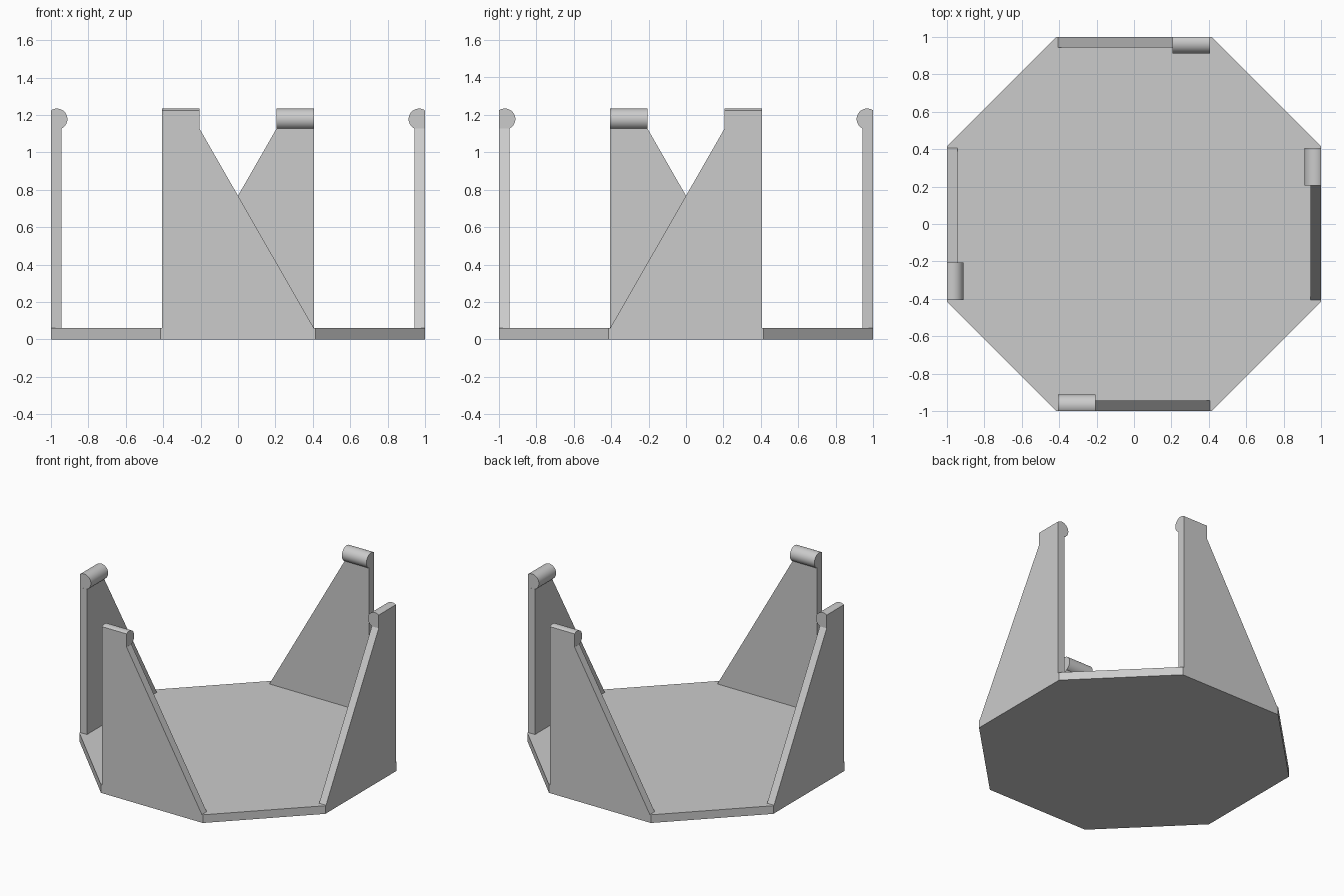
import bpy, bmesh, math
from mathutils import Matrix, Vector

cube = bpy.data.objects.get("Cube")
if cube:
    bpy.data.objects.remove(cube, do_unlink=True)

grey = bpy.data.materials.new("plain_grey")
grey.use_nodes = True
colour = (0.6, 0.6, 0.6, 1)
grey.diffuse_color = colour
grey.node_tree.nodes["Principled BSDF"].inputs["Base Color"].default_value = colour

BASE_T = 0.06       # base plate thickness
WALL_T = 0.056      # wall thickness
HALF = 0.406        # half width of a wall
TAB = 0.2           # width of the full-height strip
NECK = 1.127        # where the rounded lip begins
LIP_Y, LIP_Z, LIP_R = -0.968, 1.178, 0.056


def prism(name, profile, sweep, transform=Matrix(), smooth=False):
    """Extrude a closed outline of 3D points along a vector."""
    bm = bmesh.new()
    face = bm.faces.new([bm.verts.new(p) for p in profile])
    result = bmesh.ops.extrude_face_region(bm, geom=[face])
    moved = [v for v in result["geom"] if isinstance(v, bmesh.types.BMVert)]
    bmesh.ops.translate(bm, verts=moved, vec=Vector(sweep))
    bmesh.ops.transform(bm, matrix=transform, verts=bm.verts)
    bmesh.ops.recalc_face_normals(bm, faces=bm.faces)
    mesh = bpy.data.meshes.new(name)
    bm.to_mesh(mesh)
    bm.free()
    mesh.materials.append(grey)
    obj = bpy.data.objects.new(name, mesh)
    bpy.context.collection.objects.link(obj)
    if smooth:
        bpy.ops.object.select_all(action="DESELECT")
        obj.select_set(True)
        bpy.context.view_layer.objects.active = obj
        bpy.ops.object.shade_smooth_by_angle(angle=math.radians(30))
    return obj


# Octagonal base plate
corner_r = 1 / math.cos(math.pi / 8)
octagon = [(corner_r * math.cos(a), corner_r * math.sin(a), 0)
           for a in (math.pi / 8 + i * math.pi / 4 for i in range(8))]
prism("base_plate", octagon, (0, 0, BASE_T))

# Slanted wall outline, drawn on the front edge
wall = [(-HALF, -1, BASE_T), (HALF, -1, BASE_T),
        (TAB - HALF, -1, NECK), (-HALF, -1, NECK)]

# Rounded lip section: arc from the wall's inner face over to the outer face
start = -math.acos((-1 + WALL_T - LIP_Y) / LIP_R)
end = math.acos((-1 - LIP_Y) / LIP_R)
STEPS = 32
arc = [start + (end - start) * i / STEPS for i in range(STEPS + 1)]
lip = [(-HALF, -1, NECK)] + [
    (-HALF, LIP_Y + LIP_R * math.cos(a), LIP_Z + LIP_R * math.sin(a)) for a in arc]

# Front and back are half turns; the sides are the same wall swapped diagonally
half_turn = Matrix.Rotation(math.pi, 4, "Z")
swap = Matrix(((0, -1, 0, 0), (-1, 0, 0, 0), (0, 0, 1, 0), (0, 0, 0, 1)))
places = {"front": Matrix(), "back": half_turn,
          "left": swap, "right": half_turn @ swap}
for side, place in places.items():
    prism(side + "_wall", wall, (0, WALL_T, 0), place)
    prism(side + "_lip", lip, (TAB, 0, 0), place, smooth=True)
